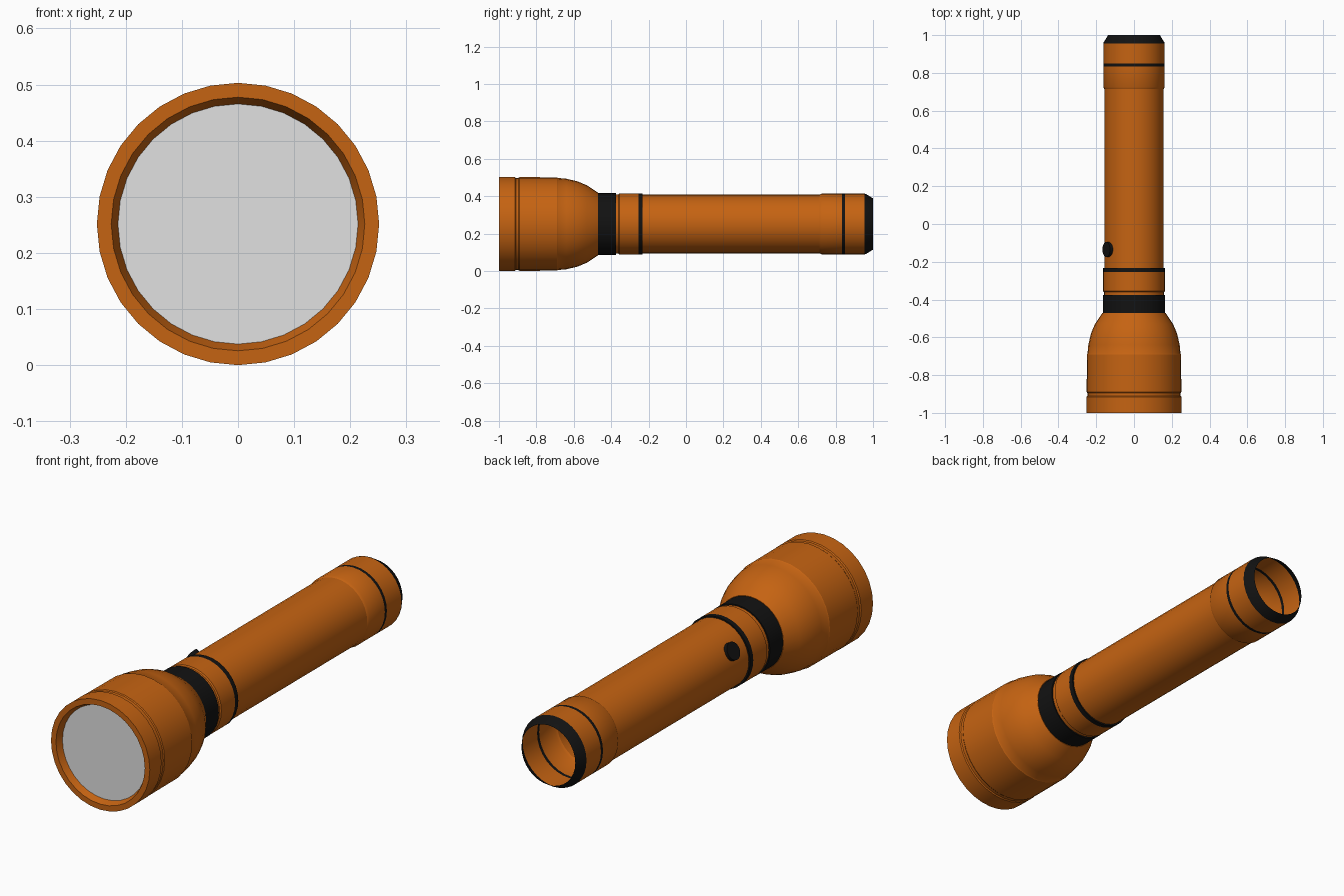
import bpy, bmesh
from math import cos, sin, pi, radians
from mathutils import Matrix, Vector

if "Cube" in bpy.data.objects:
    bpy.data.objects.remove(bpy.data.objects["Cube"])

SIDES = 32
AXIS_Z = 0.2515


def make_material(name, colour):
    mat = bpy.data.materials.new(name)
    mat.use_nodes = True
    mat.diffuse_color = (*colour, 1)
    mat.node_tree.nodes["Principled BSDF"].inputs["Base Color"].default_value = (*colour, 1)
    return mat


orange = make_material("orange", (0.56, 0.125, 0.006))
black = make_material("black", (0.006, 0.006, 0.006))
grey = make_material("lens grey", (0.75, 0.75, 0.75))


def finish(name, bm, mat):
    mesh = bpy.data.meshes.new(name)
    bm.to_mesh(mesh)
    bm.free()
    mesh.materials.append(mat)
    obj = bpy.data.objects.new(name, mesh)
    bpy.context.collection.objects.link(obj)
    obj.location.z = AXIS_Z
    bpy.context.view_layer.objects.active = obj
    obj.select_set(True)
    bpy.ops.object.shade_smooth_by_angle(angle=radians(30))
    obj.select_set(False)
    return obj


def lathe(name, mat, profile):
    """Turn (y, radius) points around the long axis into an open shell."""
    bm = bmesh.new()
    rings = [[bm.verts.new((r * cos(2 * pi * i / SIDES), y, r * sin(2 * pi * i / SIDES)))
              for i in range(SIDES)] for y, r in profile]
    for a, b in zip(rings, rings[1:]):
        for i in range(SIDES):
            j = (i + 1) % SIDES
            bm.faces.new((a[i], b[i], b[j], a[j]))
    bmesh.ops.remove_doubles(bm, verts=bm.verts, dist=1e-5)
    return finish(name, bm, mat)


# Head: recessed rim, grooved bezel and domed shoulder
lathe("head", orange, [
    (-0.97, 0.214), (-1, 0.226), (-1, 0.2515),
    (-0.915, 0.2515), (-0.91, 0.247), (-0.895, 0.247), (-0.89, 0.2505),
    (-0.69, 0.2495), (-0.685, 0.246), (-0.64, 0.242), (-0.58, 0.228),
    (-0.53, 0.207), (-0.47, 0.167), (-0.47, 0.164)])
lathe("lens", grey, [(-0.97, 0), (-0.97, 0.214)])

# Neck: black collar, groove, sleeve and seal
lathe("neck_collar", black, [(-0.47, 0.157), (-0.47, 0.165), (-0.375, 0.165), (-0.375, 0.159)])
lathe("neck_sleeve", orange, [
    (-0.375, 0.159), (-0.36, 0.159), (-0.355, 0.164), (-0.255, 0.164)])
lathe("neck_seal", black, [(-0.255, 0.164), (-0.232, 0.164), (-0.232, 0.157)])

# Barrel and tail
lathe("barrel", orange, [(-0.232, 0.157), (0.715, 0.157)])
lathe("tail_sleeve", orange, [(0.715, 0.157), (0.725, 0.1625), (0.835, 0.1625)])
lathe("tail_seal", black, [(0.835, 0.1625), (0.85, 0.1625)])
lathe("tail_ring", orange, [(0.85, 0.1625), (0.955, 0.1625)])
lathe("tail_cap", black, [(0.955, 0.1625), (0.962, 0.1605), (1, 0.137)])

# Switch button on the upper right of the barrel
outward = Vector((-cos(radians(30)), 0, sin(radians(30))))
bm = bmesh.new()
bmesh.ops.create_cone(
    bm, cap_ends=True, segments=24, radius1=0.04, radius2=0.04, depth=0.025,
    matrix=Matrix.Translation(outward * 0.1575 + Vector((0, -0.135, 0)))
    @ outward.to_track_quat("Z", "Y").to_matrix().to_4x4())
finish("switch_button", bm, black)
